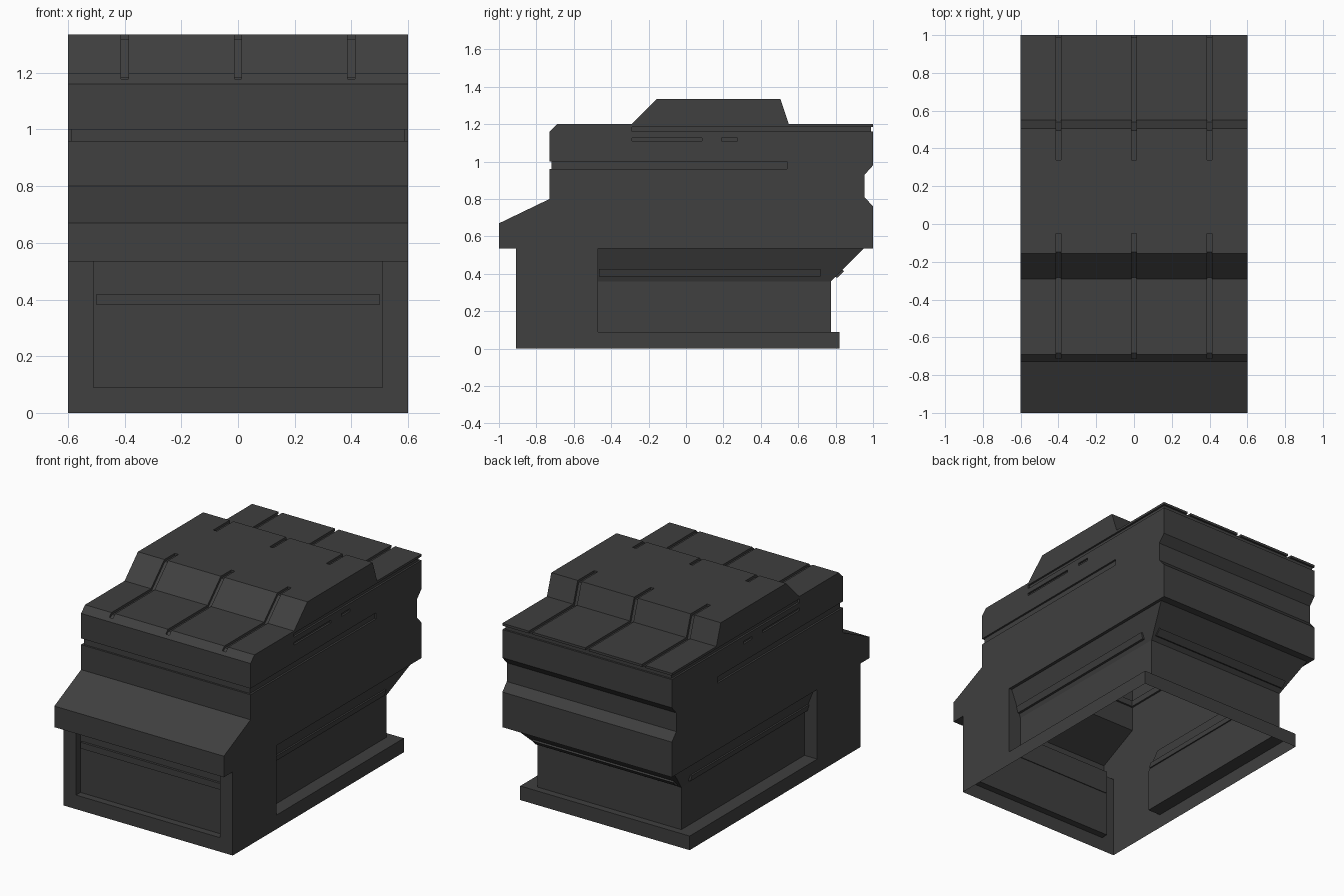
import bpy, bmesh
from mathutils import Vector

cube = bpy.data.objects.get("Cube")
if cube:
    bpy.data.objects.remove(cube)

grey = bpy.data.materials.new("dark_grey")
grey.use_nodes = True
grey.diffuse_color = (0.05, 0.05, 0.05, 1)
grey.node_tree.nodes["Principled BSDF"].inputs["Base Color"].default_value = (0.05, 0.05, 0.05, 1)


def prism(name, pts, axis, lo, hi):
    """Extrude a profile along x (points are y, z) or along y (points are x, z)."""
    bm = bmesh.new()
    verts = [bm.verts.new((lo, a, b) if axis == "x" else (a, lo, b)) for a, b in pts]
    face = bm.faces.new(verts)
    out = bmesh.ops.extrude_face_region(bm, geom=[face])
    step = Vector((hi - lo, 0, 0)) if axis == "x" else Vector((0, hi - lo, 0))
    bmesh.ops.translate(bm, vec=step, verts=[v for v in out["geom"] if isinstance(v, bmesh.types.BMVert)])
    bmesh.ops.recalc_face_normals(bm, faces=bm.faces)
    mesh = bpy.data.meshes.new(name)
    bm.to_mesh(mesh)
    bm.free()
    mesh.materials.append(grey)
    obj = bpy.data.objects.new(name, mesh)
    bpy.context.collection.objects.link(obj)
    return obj


def box(name, x0, x1, y0, y1, z0, z1):
    return prism(name, [(x0, z0), (x1, z0), (x1, z1), (x0, z1)], "y", y0, y1)


def cut(obj, cutter):
    mod = obj.modifiers.new("cut", "BOOLEAN")
    mod.operation = "DIFFERENCE"
    mod.solver = "EXACT"
    mod.object = cutter
    bpy.context.view_layer.objects.active = obj
    bpy.ops.object.modifier_apply(modifier=mod.name)
    bpy.data.objects.remove(cutter)


# Main body from its side profile
roof = [(-0.73, 1.16), (-0.69, 1.2), (-0.29, 1.2), (-0.155, 1.335),
        (0.505, 1.335), (0.55, 1.2), (1, 1.2)]
back = [(1, 0.98), (0.955, 0.93), (0.955, 0.81), (1, 0.76), (1, 0.535), (0.95, 0.535),
        (0.775, 0.36), (0.775, 0.09), (0.82, 0.09), (0.82, 0)]
front = [(-0.91, 0), (-0.91, 0.535), (-1, 0.535), (-1, 0.67), (-0.73, 0.8)]
body = prism("body", front + roof + back, "x", -0.6, 0.6)

# Lower recesses in the front and both sides
cut(body, box("front_recess", -0.51, 0.51, -0.95, -0.865, 0.09, 0.535))
for s in (-1, 1):
    section = [(0.7, 0.09), (0.51, 0.09), (0.51, 0.36), (0.58, 0.535), (0.7, 0.535)]
    cut(body, prism("side_recess", [(s * x, z) for x, z in section], "y", -0.47, 1.1))

# Horizontal grooves and slots
d = 0.012
cut(body, box("front_groove", -0.7, 0.7, -0.8, -0.73 + d, 0.96, 1))
cut(body, box("back_groove", -0.7, 0.7, 1 - d, 1.1, 1.16, 1.185))
for s in (-1, 1):
    for y0, y1, z0, z1 in [(-0.8, 0.54, 0.96, 1), (-0.29, 1.1, 1.16, 1.185),
                           (-0.29, 0.085, 1.11, 1.127), (0.19, 0.275, 1.11, 1.127)]:
        xs = sorted((s * (0.6 - d), s * 0.7))
        cut(body, box("side_slot", *xs, y0, y1, z0, z1))

# Roof channels that follow the roof line
sunk = 0.015
for x in (-0.4, 0, 0.4):
    fore = [(-0.712, 1.163), (-0.684, 1.185), (-0.284, 1.185), (-0.149, 1.32), (-0.05, 1.32)]
    aft = [(0.34, 1.32), (0.494, 1.32), (0.539, 1.185), (1.1, 1.185)]
    for path in (fore, aft):
        cap = [(path[-1][0], 1.5), (path[0][0], 1.5)]
        cut(body, prism("roof_channel", path + cap, "x", x - 0.013, x + 0.013))

# Open underside
bm = bmesh.new()
bm.from_mesh(body.data)
floor = [f for f in bm.faces if f.normal.z < -0.9 and f.calc_center_median().z < 0.01]
bmesh.ops.delete(bm, geom=floor, context="FACES")
bm.to_mesh(body.data)
bm.free()

# Raised rails in the recesses
box("front_rail", -0.5, 0.5, -0.88, -0.86, 0.38, 0.42)
prism("back_rail", [(0.83, 0.425), (0.845, 0.415), (0.81, 0.38), (0.79, 0.385)], "x", -0.5, 0.5)
for s, label in ((-1, "right"), (1, "left")):
    section = [(0.512, 0.385), (0.535, 0.385), (0.547, 0.425), (0.52, 0.425)]
    prism(label + "_rail", [(s * x, z) for x, z in section], "y", -0.465, 0.72)
